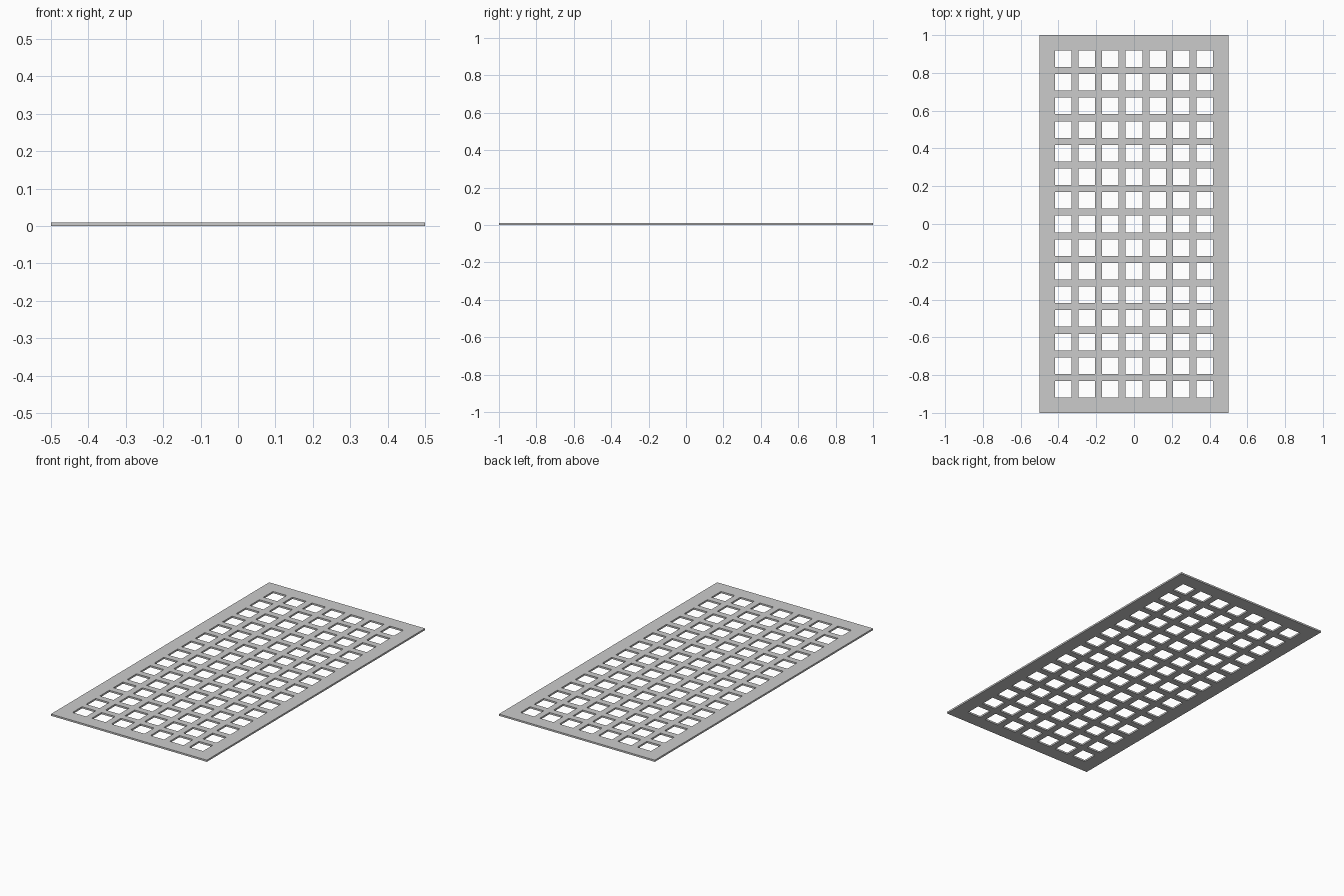
import bpy, bmesh

if "Cube" in bpy.data.objects:
    bpy.data.objects.remove(bpy.data.objects["Cube"])

THICK, PITCH, HOLE = 0.01, 0.125, 0.0875


def cuts(half, count):
    """Plate edges plus both sides of every hole along one axis."""
    centres = [(i - (count - 1) / 2) * PITCH for i in range(count)]
    inner = [c + s * HOLE / 2 for c in centres for s in (-1, 1)]
    return [-half] + inner + [half]


xs, ys = cuts(0.5, 7), cuts(1.0, 15)
bm = bmesh.new()
grid = [[bm.verts.new((x, y, 0)) for y in ys] for x in xs]

# Flat lattice: odd/odd cells stay open as the square holes
for i in range(len(xs) - 1):
    for j in range(len(ys) - 1):
        if not (i % 2 and j % 2):
            bm.faces.new((grid[i][j], grid[i + 1][j],
                          grid[i + 1][j + 1], grid[i][j + 1]))

# Thicken into a solid plate
ext = bmesh.ops.extrude_face_region(bm, geom=bm.faces[:], use_keep_orig=True)
top = [g for g in ext["geom"] if isinstance(g, bmesh.types.BMVert)]
bmesh.ops.translate(bm, vec=(0, 0, THICK), verts=top)
bmesh.ops.recalc_face_normals(bm, faces=bm.faces[:])

mesh = bpy.data.meshes.new("perforated_plate")
bm.to_mesh(mesh)
bm.free()
plate = bpy.data.objects.new("perforated_plate", mesh)
bpy.context.collection.objects.link(plate)
